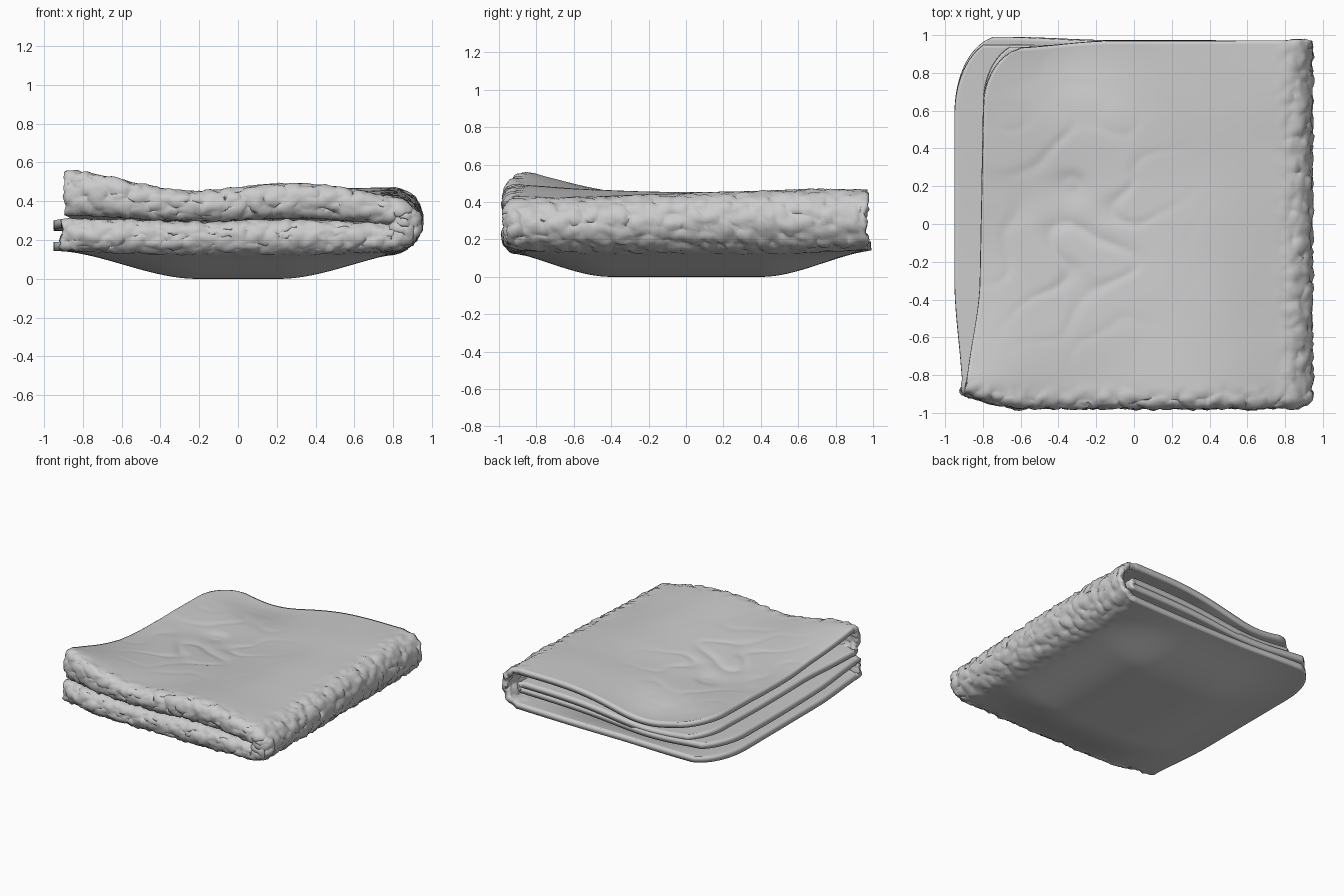
import bpy, bmesh, math
from mathutils import Vector, noise

if "Cube" in bpy.data.objects:
    bpy.data.objects.remove(bpy.data.objects["Cube"], do_unlink=True)

MID_Z = 0.31       # height of the seam between the two halves
BEND = 0.083       # bend radius of the second fold (+x side)
GAP = 0.06         # half distance between the two plies of the first fold
THICK = 0.045
BEND_X, BEND_Y = 0.78, -0.895
BELLY = MID_Z - BEND - GAP - THICK / 2


def clamp(v):
    return max(0.0, min(1.0, v))


def smooth(v):
    v = clamp(v)
    return v * v * (3 - 2 * v)


def bump(x, y, cx, cy, rx, ry):
    return math.exp(-((x - cx) / rx) ** 2 - ((y - cy) / ry) ** 2)


def first_fold(n=95, arc=26):
    """Rows: outer ply, bend at the front, inner ply -> (y, ply offset)."""
    back = 0.97
    rows = [(back + (BEND_Y - back) * i / n, GAP) for i in range(n)]
    for i in range(arc + 1):
        a = math.pi * i / arc
        depth = max(0.0, math.sin(a)) ** 0.7
        rows.append((BEND_Y - GAP * depth, GAP * math.cos(a)))
    rows += [(BEND_Y + (0.945 - BEND_Y) * i / n, -GAP) for i in range(1, n + 1)]
    return rows


def second_fold(y, n=90, arc=30):
    """Columns: lower half, bend at +x, upper half -> (x, z, normal angle)."""
    k = clamp((y - 0.58) / 0.4)
    corner = 1 - math.sqrt(1 - min(k * k, 0.99))
    front = smooth((-y - 0.3) / 0.6)
    low = -0.95 + 0.26 * corner + 0.04 * front
    k = clamp((y - 0.66) / 0.31)
    corner = 1 - math.sqrt(1 - min(k * k, 0.99))
    top = -0.81 + 0.02 * y + 0.22 * corner - 0.06 * front
    down, up = -math.pi / 2, math.pi / 2
    cols = [(low + (BEND_X - low) * i / n, -BEND, down) for i in range(n)]
    for i in range(arc + 1):
        a = down + math.pi * i / arc
        cols.append((BEND_X + BEND * math.cos(a), BEND * math.sin(a), a))
    cols += [(BEND_X + (top - BEND_X) * i / n, BEND, up) for i in range(1, n + 1)]
    return cols


def drape(x, y, z):
    """Sag, lifted corner, creases and fuzzy folds."""
    lower, upper = smooth(-z / 0.08), smooth(z / 0.08)
    p = Vector((x, y, z + MID_Z))
    # belly underneath
    fall = smooth((0.96 - abs(x)) / 0.75) * smooth((1.05 - abs(y)) / 0.65)
    p.z -= BELLY * fall * lower
    # plies press together where the top sinks: middle, back edge, front corner
    sink = (0.075 * bump(x, y, -0.35, 0.2, 0.75, 0.7)
            + 0.095 * bump(x, y, -0.33, 0.97, 0.42, 0.35)
            + 0.06 * bump(x, y, 0.85, -0.9, 0.3, 0.8)
            + 0.02 * bump(x, y, -0.2, -0.9, 0.25, 0.3))
    p.z -= sink * clamp((z + BEND + GAP) / (2 * (BEND + GAP)))
    # lifted front corner and front edge
    p.z += upper * (0.09 * bump(x, y, -0.92, -0.9, 0.38, 0.3)
                    + 0.025 * bump(x, y, 0.35, -0.88, 0.35, 0.25))
    # uneven open edges at the back
    back = smooth((y - 0.4) / 0.5)
    left = smooth((-x - 0.1) / 0.6)
    p.y += back * left * (0.02 * lower - 0.04 * upper)
    p.y += 0.07 * smooth((-x - 0.6) / 0.35) * smooth((-y - 0.75) / 0.2)
    # broad waves and a patch of creases
    p.z += 0.01 * upper * noise.noise(Vector((x * 2.5, y * 2.5, z * 9)))
    crease = abs(noise.noise(Vector((x * 3, y * 4, 4.0))))
    p.z -= 0.014 * upper * clamp(1 - crease * 6) * bump(x, y, -0.3, 0.0, 0.4, 0.5)
    # terry pile on the two folds
    pile = max(smooth((x - 0.72) / 0.16), smooth((-y - 0.84) / 0.1))
    q = p * 21
    p += noise.noise_vector(q) * 0.016 * pile
    p += noise.noise_vector(q * 2) * 0.009 * pile
    return p


# Folded cloth as one continuous sheet
bm = bmesh.new()
grid = []
for y, ply in first_fold():
    grid.append([bm.verts.new(drape(x + ply * math.cos(a), y, z + ply * math.sin(a)))
                 for x, z, a in second_fold(y)])
for r0, r1 in zip(grid, grid[1:]):
    for i in range(len(r0) - 1):
        bm.faces.new((r0[i], r0[i + 1], r1[i + 1], r1[i]))
bmesh.ops.recalc_face_normals(bm, faces=bm.faces)

mesh = bpy.data.meshes.new("folded_towel")
bm.to_mesh(mesh)
bm.free()
towel = bpy.data.objects.new("folded_towel", mesh)
bpy.context.collection.objects.link(towel)

# Cloth thickness
solid = towel.modifiers.new("thickness", "SOLIDIFY")
solid.thickness = THICK
solid.offset = 0
mesh.shade_smooth()

# Grey cloth
grey = bpy.data.materials.new("grey_cloth")
grey.use_nodes = True
color = (0.6, 0.6, 0.6, 1)
grey.diffuse_color = color
bsdf = grey.node_tree.nodes["Principled BSDF"]
bsdf.inputs["Base Color"].default_value = color
bsdf.inputs["Roughness"].default_value = 0.9
mesh.materials.append(grey)
